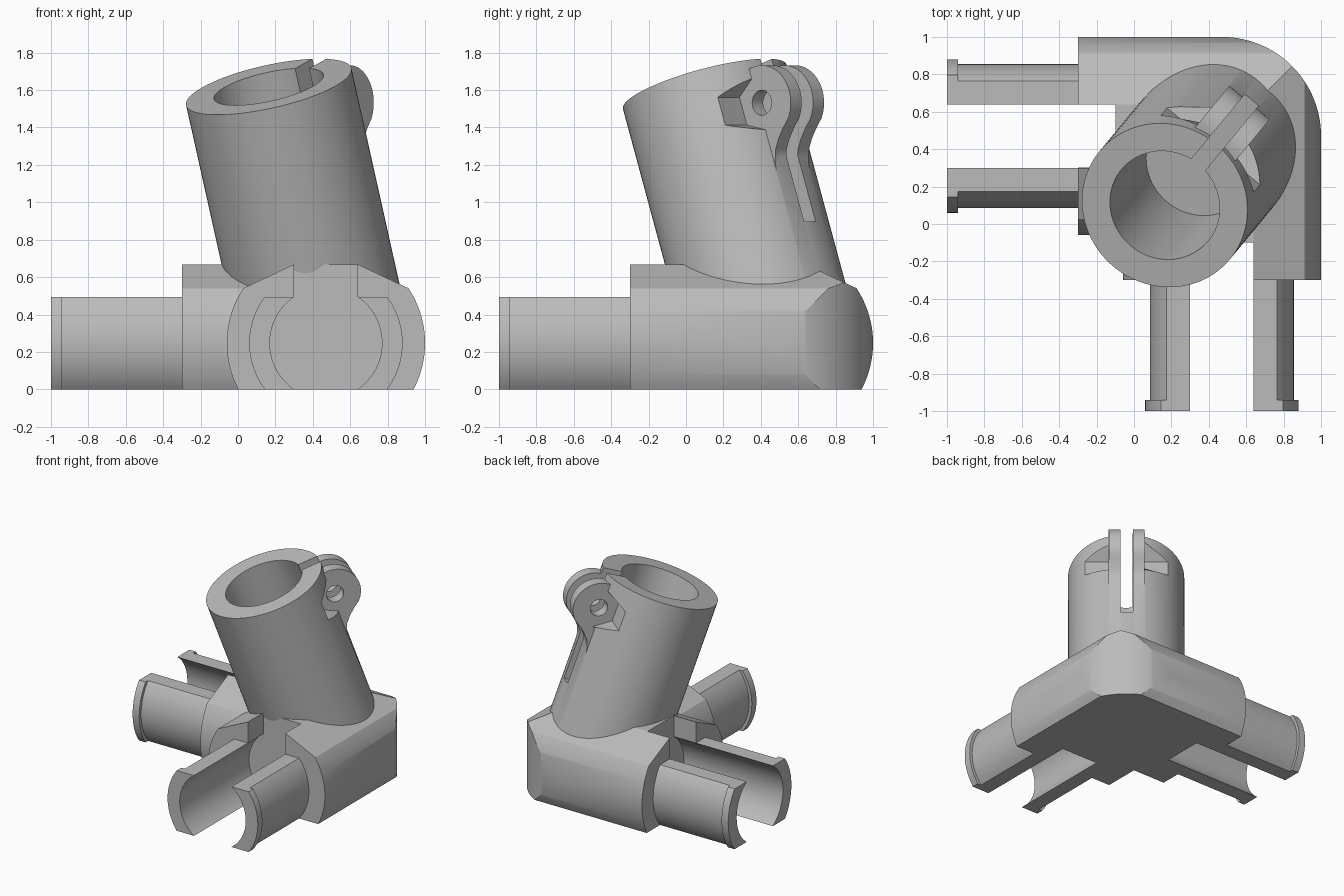
import bpy, bmesh
from math import sin, cos, asin, acos, pi, radians
from mathutils import Matrix, Vector

cube = bpy.data.objects.get("Cube")
if cube:
    bpy.data.objects.remove(cube)

grey = bpy.data.materials.new("matte_grey")
grey.use_nodes = True
COLOUR = (0.5, 0.5, 0.5, 1)
grey.diffuse_color = COLOUR
grey.node_tree.nodes["Principled BSDF"].inputs["Base Color"].default_value = COLOUR

C = 0.47          # arm axis offset
H = 0.2475        # arm axis height
BORE, TUBE_R, TUBE_L = 0.30, 0.453, 1.452
IDENT = Matrix.Identity(4)
SWAP_XY = Matrix(((0, 1, 0, 0), (1, 0, 0, 0), (0, 0, 1, 0), (0, 0, 0, 1)))
SWAP_YZ = Matrix(((1, 0, 0, 0), (0, 0, 1, 0), (0, 1, 0, 0), (0, 0, 0, 1)))

# Tilted tube frame: x points to the clamp, z along the tube
axis = Vector((-0.223, -0.27, 1)).normalized()
side = axis.cross(Vector((0.223, 0.27, 0))).normalized()
out = side.cross(axis)
TILT = Matrix.Translation((C, C, H)) @ Matrix((out, side, axis)).transposed().to_4x4()


def loft(name, rings, matrix=IDENT):
    """Solid skinned through matching rings of points."""
    bm = bmesh.new()
    loops = [[bm.verts.new(matrix @ Vector(p)) for p in ring] for ring in rings]
    n = len(loops[0])
    for a, b in zip(loops, loops[1:]):
        for i in range(n):
            j = (i + 1) % n
            bm.faces.new((a[i], a[j], b[j], b[i]))
    bm.faces.new(loops[0])
    bm.faces.new(loops[-1])
    bmesh.ops.recalc_face_normals(bm, faces=bm.faces[:])
    mesh = bpy.data.meshes.new(name)
    bm.to_mesh(mesh)
    bm.free()
    mesh.materials.append(grey)
    ob = bpy.data.objects.new(name, mesh)
    bpy.context.collection.objects.link(ob)
    return ob


def prism(name, pts, lo, hi, matrix=IDENT):
    """Extrude a profile in the xz plane along y."""
    return loft(name, [[(p, t, q) for p, q in pts] for t in (lo, hi)], matrix)


def arc(cx, cy, r, a, b, n):
    return [(cx + r * cos(a + (b - a) * i / n), cy + r * sin(a + (b - a) * i / n))
            for i in range(n + 1)]


def circle(cx, cy, r, n=96, start=0.0):
    return arc(cx, cy, r, start, start + 2 * pi * (1 - 1 / n), n - 1)


def box(name, x0, x1, z0, z1, y0, y1, matrix=IDENT):
    return prism(name, [(x0, z0), (x1, z0), (x1, z1), (x0, z1)], y0, y1, matrix)


def combine(ob, other, operation):
    bpy.context.view_layer.objects.active = ob
    mod = ob.modifiers.new("cut", 'BOOLEAN')
    mod.operation, mod.solver, mod.object = operation, 'EXACT', other
    bpy.ops.object.modifier_apply(modifier=mod.name)
    bpy.data.objects.remove(other)


def tube_rod(name, r, lo, hi):
    return prism(name, circle(0, 0, r), lo, hi, TILT @ SWAP_YZ)


# Corner base: rounded arm section mitred around the corner
R = 0.53
low, high = asin(-H / R), asin(0.2925 / R)
right = arc(C, H, R, low, high, 32) + [(0.64, 0.668)]
section = right + [(2 * C - p, q) for p, q in reversed(right)]
base = loft("corner_base", [[(p, -0.3, q) for p, q in section],
                            [(p, p, q) for p, q in section],
                            [(-0.3, p, q) for p, q in section]])
plan = arc(C, C, R, 0, pi / 2, 48) + [(-0.5, 1.0), (-0.5, -0.5), (1.0, -0.5)]
combine(base, prism("round_corner", plan, -0.2, 1, SWAP_YZ), 'INTERSECT')

# Keyhole sockets in both arms
t = acos(0.17 / BORE)
keyhole = arc(C, H, BORE, t, -pi - t, 64) + [(0.30, 0.9), (0.64, 0.9)]
for m in (IDENT, SWAP_XY):
    combine(base, prism("keyhole", keyhole, -0.5, -0.1, m), 'DIFFERENCE')
combine(base, tube_rod("bore", BORE, 0.53, 1.7), 'DIFFERENCE')

# Snap prongs with end lips, two on each arm
parts = [base]


def c_section(r, sign):
    a, b = asin(H / r), asin(H / BORE)
    pts = arc(C, H, r, -a, a, 32) + arc(C, H, BORE, b, -b, 32)
    return [(C + sign * (p - C), q) for p, q in pts]


for arm, m in (("front", IDENT), ("side", SWAP_XY)):
    for label, sign in (("outer", 1), ("inner", -1)):
        parts.append(prism(f"{arm}_{label}_prong", c_section(0.385, sign), -0.94, -0.3, m))
        parts.append(prism(f"{arm}_{label}_lip", c_section(0.41, sign), -1, -0.94, m))

# Tilted clamp tube with bolt ears
tube = tube_rod("clamp_tube", TUBE_R, 0, TUBE_L)
bu, bz = 0.455, TUBE_L - 0.25      # bolt position
ear = [(0.36, bz - 0.40), (0.428, bz - 0.40), (0.437, bz - 0.33), (0.46, bz - 0.27),
       (0.50, bz - 0.22), (0.55, bz - 0.175)]
ear += arc(bu, bz, 0.2, radians(-45), radians(92), 32) + [(0.36, bz + 0.205)]
combine(tube, prism("ears", ear, -0.14, 0.14, TILT), 'UNION')
combine(tube, tube_rod("bore", BORE, 0.53, 1.7), 'DIFFERENCE')
combine(tube, box("slit", 0, 0.9, 0.53, 1.7, -0.048, 0.048, TILT), 'DIFFERENCE')
combine(tube, prism("bolt_hole", circle(bu, bz, 0.067, 40), -0.3, 0.3, TILT), 'DIFFERENCE')
# Hexagonal pockets beside each ear
for lo, hi in ((0.14, 0.6), (-0.6, -0.14)):
    hexagon = circle(bu, bz, 0.158, 6, pi / 6)
    combine(tube, prism("hex_pocket", hexagon, lo, hi, TILT), 'DIFFERENCE')
parts.append(tube)

# Smooth curves, keep hard edges
bpy.ops.object.select_all(action='DESELECT')
for ob in parts:
    ob.select_set(True)
bpy.context.view_layer.objects.active = base
bpy.ops.object.shade_smooth_by_angle(angle=radians(25))
